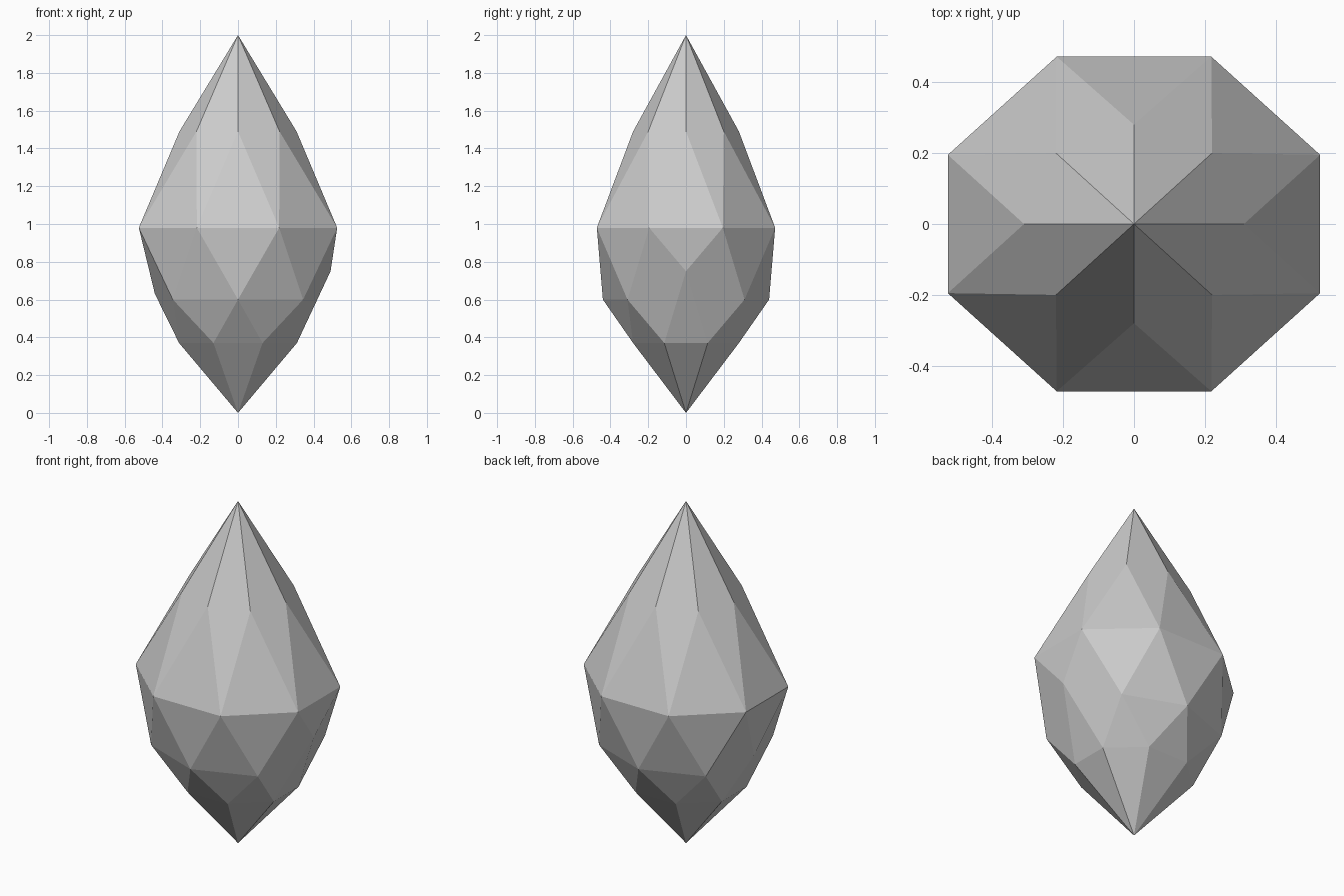
import bpy, bmesh, math

cube = bpy.data.objects.get("Cube")
if cube:
    bpy.data.objects.remove(cube, do_unlink=True)

# Pale grey stone
stone = bpy.data.materials.new("pale_grey_stone")
stone.use_nodes = True
grey = (0.6, 0.6, 0.6, 1)
stone.diffuse_color = grey
stone.node_tree.nodes["Principled BSDF"].inputs["Base Color"].default_value = grey


def mirrored(x, y, z):
    """Repeat a point across both vertical planes."""
    return {(sx * x, sy * y, z) for sx in (1, -1) for sy in (1, -1)}


corners = set()
# Tip and point
corners |= {(0, 0, 2), (0, 0, 0)}
# Crown: star corners
for x, y in ((0, 0.28), (0.31, 0), (0.22, 0.2)):
    corners |= mirrored(x, y, 1.49)
# Girdle: widest octagon
for x, y in ((0.218, 0.472), (0.525, 0.195)):
    corners |= mirrored(x, y, 0.98)
# Pavilion: upper corners, with one side cut higher than the other
corners |= mirrored(0, 0.44, 0.6) | mirrored(0.345, 0.31, 0.6)
corners |= {(0.49, 0, 0.75), (-0.44, 0, 0.63)}
# Pavilion: lower octagon
for x, y in ((0.13, 0.28), (0.312, 0.115)):
    corners |= mirrored(x, y, 0.37)

# Wrap flat facets around the corners
bm = bmesh.new()
for c in sorted(corners):
    bm.verts.new(c)
bmesh.ops.convex_hull(bm, input=bm.verts)
bmesh.ops.dissolve_limit(bm, angle_limit=math.radians(2),
                         verts=bm.verts, edges=bm.edges)
bmesh.ops.recalc_face_normals(bm, faces=bm.faces)
mesh = bpy.data.meshes.new("faceted_gem")
bm.to_mesh(mesh)
bm.free()
mesh.materials.append(stone)
gem = bpy.data.objects.new("faceted_gem", mesh)
bpy.context.collection.objects.link(gem)
